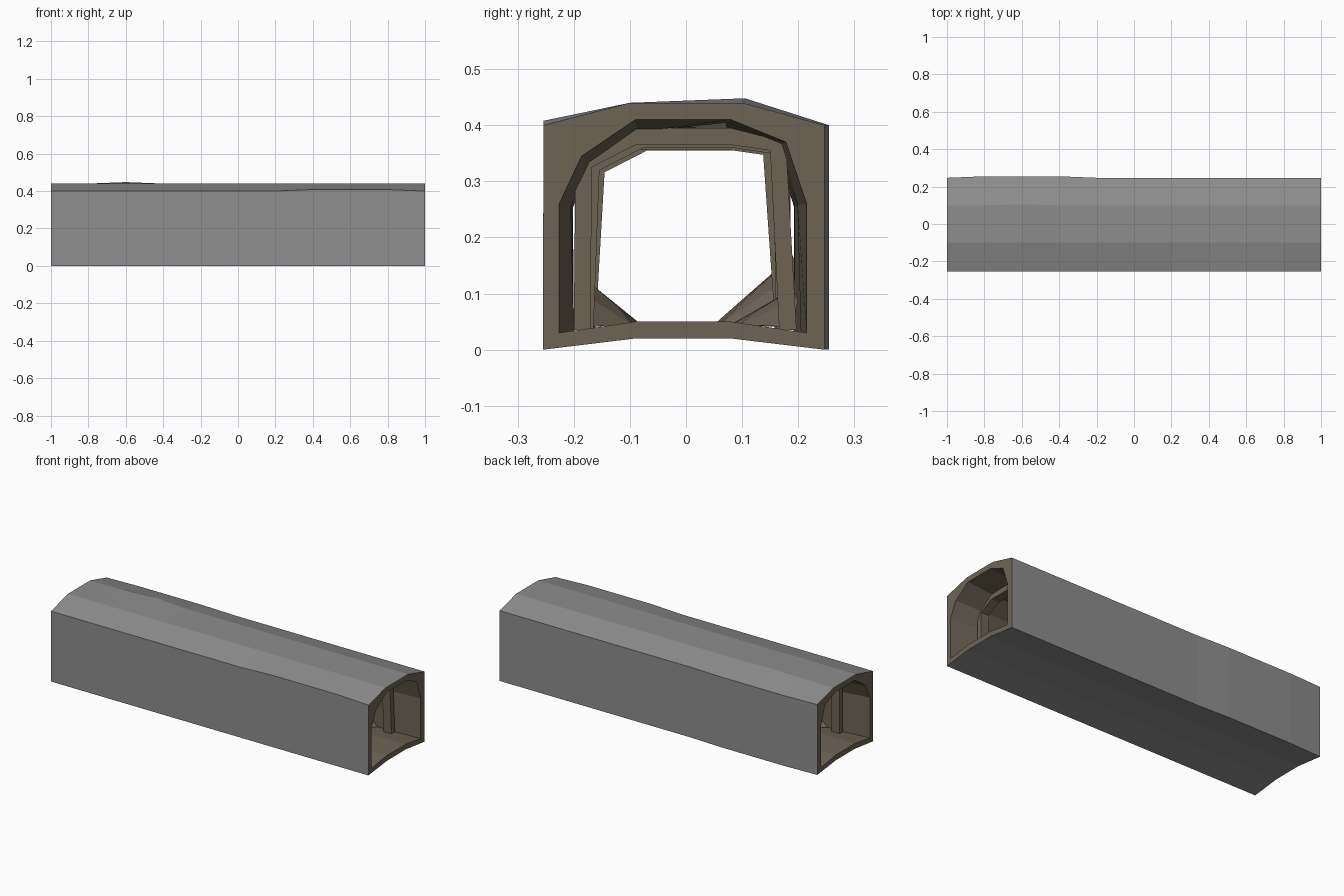
import bpy, bmesh, math, random

if "Cube" in bpy.data.objects:
    bpy.data.objects.remove(bpy.data.objects["Cube"])
random.seed(4)


def material(name, rgb):
    m = bpy.data.materials.new(name)
    m.diffuse_color = (*rgb, 1)
    m.use_nodes = True
    m.node_tree.nodes["Principled BSDF"].inputs["Base Color"].default_value = m.diffuse_color
    return m


GREY = material("outer grey", (0.27, 0.27, 0.27))
BROWN = material("earth brown", (0.156, 0.127, 0.09))


def finish(bm, name, mats):
    bmesh.ops.recalc_face_normals(bm, faces=bm.faces)
    me = bpy.data.meshes.new(name)
    bm.to_mesh(me)
    bm.free()
    for m in mats:
        me.materials.append(m)
    ob = bpy.data.objects.new(name, me)
    bpy.context.collection.objects.link(ob)
    return ob


# cross-sections (y, z), matching point for point
OUTER = [(-.255, 0), (-.254, .40), (-.10, .44), (.10, .44),
         (.247, .40), (.247, 0), (.08, .02), (-.09, .02)]
INNER = [(-.226, .03), (-.226, .26), (-.186, .345), (-.09, .41), (.08, .41),
         (.178, .37), (.215, .26), (.215, .03), (.08, .05), (-.09, .05)]
STATIONS = [-1 + .2 * i for i in range(11)]


def outer_ring(x):
    pts = [list(p) for p in OUTER]
    if .3 < x < .9:
        pts[1][1] = .408                       # raised front shoulder
    if -.9 < x < -.3:
        pts[4][0] = pts[5][0] = .255           # back wall bulge
    if abs(x + .6) < .05:
        pts[3] = [.105, .448]                  # hump on the roof
    return pts


def inner_ring(x):
    if abs(x) > .95:
        return INNER
    pts = []
    for y, z in INNER:
        k = random.uniform(.88, .99)
        if z > .1:
            pts.append((y * k, .2 + (z - .2) * random.uniform(.88, .98)))
        else:
            pts.append((y * k, z))
    return pts


# tunnel shell: grey outside, brown inside and on both end rims
bm = bmesh.new()
tubes = []
for ring, mat in ((outer_ring, 0), (inner_ring, 1)):
    rings = [[bm.verts.new((x, y, z)) for y, z in ring(x)] for x in STATIONS]
    for a, b in zip(rings, rings[1:]):
        n = len(a)
        for i in range(n):
            j = (i + 1) % n
            bm.faces.new((a[i], a[j], b[j], b[i])).material_index = mat
    tubes.append(rings)
RIM = [((0, 1), (0, 1)), ((1,), (1, 2)), ((1, 2), (2, 3)), ((2, 3), (3, 4)),
       ((3, 4), (4, 5)), ((4,), (5, 6)), ((4, 5), (6, 7)), ((5, 6), (7, 8)),
       ((6, 7), (8, 9)), ((7, 0), (9, 0))]
for end in (0, -1):
    o, n = tubes[0][end], tubes[1][end]
    for oi, ni in RIM:
        f = bm.faces.new([o[k] for k in oi] + [n[k] for k in reversed(ni)])
        f.material_index = 1
finish(bm, "tunnel_shell", [GREY, BROWN])

# support arches: outer and inner line of each frame
ARCH_OUT = [(-.20, .035), (-.197, .335), (-.09, .395), (.08, .395), (.178, .37), (.197, .035)]
ARCH_IN = [(-.17, .035), (-.168, .325), (-.09, .365), (.08, .365), (.15, .355), (.166, .035)]


def arch(name, x, depth, lean, shrink):
    bm = bmesh.new()
    loops = []
    for line in (ARCH_OUT, ARCH_IN):
        for dx in (-depth / 2, depth / 2):
            vs = []
            for y, z in line:
                h = z - .035
                vs.append(bm.verts.new((x + dx, y * shrink + lean * h,
                                        .035 + h * (1 - (1 - shrink) * .6))))
            loops.append(vs)
    a, b, c, d = loops
    for i in range(len(a) - 1):
        for p, q in ((a, b), (b, d), (d, c), (c, a)):
            bm.faces.new((p[i], p[i + 1], q[i + 1], q[i]))
    for i in (0, -1):
        bm.faces.new((a[i], b[i], d[i], c[i]))
    finish(bm, name, [BROWN])


for i, (x, lean, shrink) in enumerate([(.825, 0, 1), (.41, .03, .97), (0, -.02, .96),
                                       (-.41, .05, .95), (-.825, 0, .98)]):
    arch(f"support_arch_{i + 1}", x, .05, lean, shrink)


# earth heaps in the lower corners
def heap(name, x, length, side, reach, height):
    bm = bmesh.new()
    pts = [(x - length, side * .19, .04), (x + length, side * .19, .04),
           (x - length * .4, side * .19, height * 1.2), (x + length * .4, side * .2, height),
           (x, side * .16, height), (x + .04, side * .12, .04 + (height - .04) * .5),
           (x - .05, side * reach, .045), (x + length * .5, side * reach * 1.2, .045)]
    vs = [bm.verts.new(p) for p in pts]
    res = bmesh.ops.convex_hull(bm, input=vs)
    loose = [v for v in bm.verts if not v.link_faces]
    bmesh.ops.delete(bm, geom=loose, context='VERTS')
    finish(bm, name, [BROWN])


heap("earth_heap_1", .2, .18, -1, .08, .11)
heap("earth_heap_2", -.2, .18, 1, .05, .14)
heap("earth_heap_3", -.6, .16, -1, .09, .10)
heap("earth_heap_4", .6, .15, 1, .08, .09)
